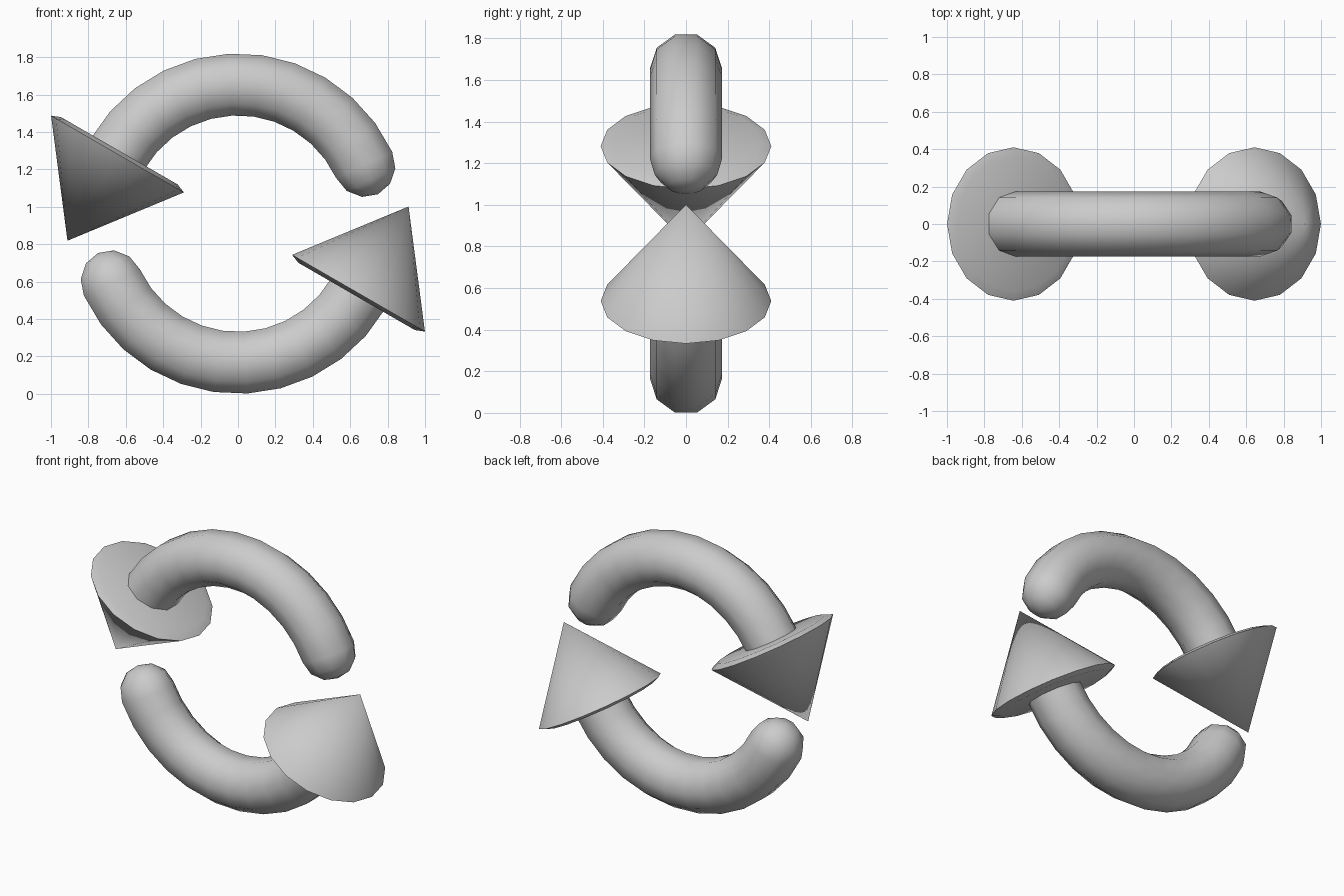
import bpy, bmesh
from math import sin, cos, pi, radians
from mathutils import Vector

if "Cube" in bpy.data.objects:
    bpy.data.objects.remove(bpy.data.objects["Cube"])

CENTRE = Vector((0, 0, 0.91))
RING, TUBE = 0.744, 0.174        # arc radius and tube radius
START, END, STEPS = 25, 150, 11  # arc span in degrees


def frame(deg):
    """Point on the circle, with its radial and travel directions."""
    a = radians(deg)
    radial = Vector((cos(a), 0, sin(a)))
    return CENTRE + radial * RING, radial, Vector((-sin(a), 0, cos(a)))


def loft(name, rings, sides, smooth_angle):
    """Skin rings given as (angle on circle, shift along travel, radius)."""
    bm = bmesh.new()
    loops = []
    for deg, shift, r in rings:
        p, radial, travel = frame(deg)
        loop = []
        for i in range(sides):
            t = 2 * pi * i / sides
            loop.append(bm.verts.new(p + travel * shift + radial * r * sin(t)
                                     + Vector((0, r * cos(t), 0))))
        loops.append(loop)
    for a, b in zip(loops, loops[1:]):
        for i in range(sides):
            j = (i + 1) % sides
            bm.faces.new((a[i], a[j], b[j], b[i]))
    bmesh.ops.remove_doubles(bm, verts=bm.verts, dist=1e-5)
    bmesh.ops.recalc_face_normals(bm, faces=bm.faces)
    mesh = bpy.data.meshes.new(name)
    bm.to_mesh(mesh)
    bm.free()
    obj = bpy.data.objects.new(name, mesh)
    bpy.context.collection.objects.link(obj)
    bpy.ops.object.select_all(action='DESELECT')
    obj.select_set(True)
    bpy.context.view_layer.objects.active = obj
    bpy.ops.object.shade_smooth_by_angle(angle=radians(smooth_angle))


for label, turn in (("upper", 0), ("lower", 180)):
    # curved shaft: rounded tail, then arc, closed inside the arrowhead
    first, last = START + turn, END + turn
    shaft = [(first, -TUBE * cos(radians(d)), TUBE * sin(radians(d)))
             for d in (0, 30, 60)]
    shaft += [(first + (last - first) * k / STEPS, 0, TUBE)
              for k in range(STEPS + 1)]
    shaft.append((last, 0, 0))
    loft(label + "_arrow_shaft", shaft, 10, 60)

    # arrowhead: cone with a bevelled base rim
    head = [(last, -0.02, 0), (last, -0.02, 0.36),
            (last, 0, 0.41), (last, 0.535, 0)]
    loft(label + "_arrow_head", head, 16, 50)
